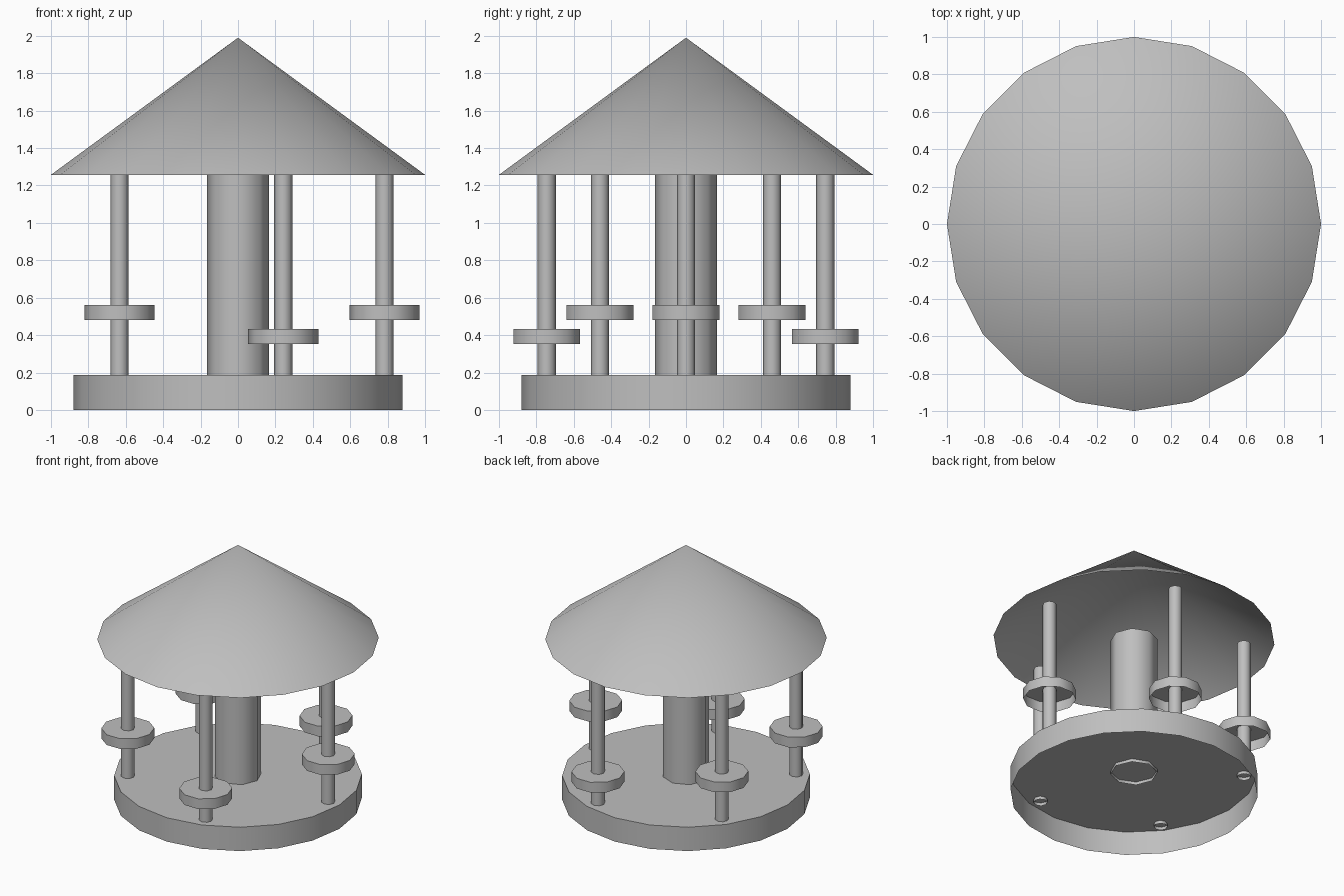
import bpy
import bmesh
from math import cos, sin, tau, radians

default = bpy.data.objects.get("Cube")
if default:
    bpy.data.objects.remove(default, do_unlink=True)

# Single plain material
grey = bpy.data.materials.new("plain_grey")
grey.use_nodes = True
colour = (0.52, 0.52, 0.52, 1)
grey.diffuse_color = colour
grey.node_tree.nodes["Principled BSDF"].inputs["Base Color"].default_value = colour


def shell(name, sides, radius, bottom, top, x=0, y=0, pointed=False):
    """Round shell, open underneath, closed by a flat lid or a point."""
    bm = bmesh.new()
    angles = [tau * i / sides for i in range(sides)]

    def ring(z):
        return [bm.verts.new((radius * cos(a), radius * sin(a), z)) for a in angles]

    low = ring(0)
    if pointed:
        apex = bm.verts.new((0, 0, top - bottom))
        for i in range(sides):
            bm.faces.new((low[i], low[(i + 1) % sides], apex))
    else:
        high = ring(top - bottom)
        for i in range(sides):
            j = (i + 1) % sides
            bm.faces.new((low[i], low[j], high[j], high[i]))
        bm.faces.new(high)
    mesh = bpy.data.meshes.new(name)
    bm.to_mesh(mesh)
    bm.free()
    mesh.materials.append(grey)
    obj = bpy.data.objects.new(name, mesh)
    obj.location = (x, y, bottom)
    bpy.context.collection.objects.link(obj)
    # Smooth walls, crisp lid edges
    bpy.ops.object.select_all(action="DESELECT")
    obj.select_set(True)
    bpy.context.view_layer.objects.active = obj
    bpy.ops.object.shade_smooth_by_angle(angle=radians(75))
    return obj


# Platform, central column and roof
shell("platform", 20, 0.88, 0, 0.187)
shell("central_column", 8, 0.167, 0.163, 1.257)
shell("roof", 20, 1.0, 1.257, 1.99, pointed=True)

# Five poles, each with a round seat at alternating heights
for i in range(5):
    a = tau * i / 5
    x, y = 0.783 * cos(a), 0.783 * sin(a)
    seat_z = 0.353 if i in (1, 4) else 0.481
    shell(f"pole_{i + 1}", 8, 0.049, 0.163, 1.257, x, y)
    shell(f"seat_{i + 1}", 10, 0.188, seat_z, seat_z + 0.08, x, y)
